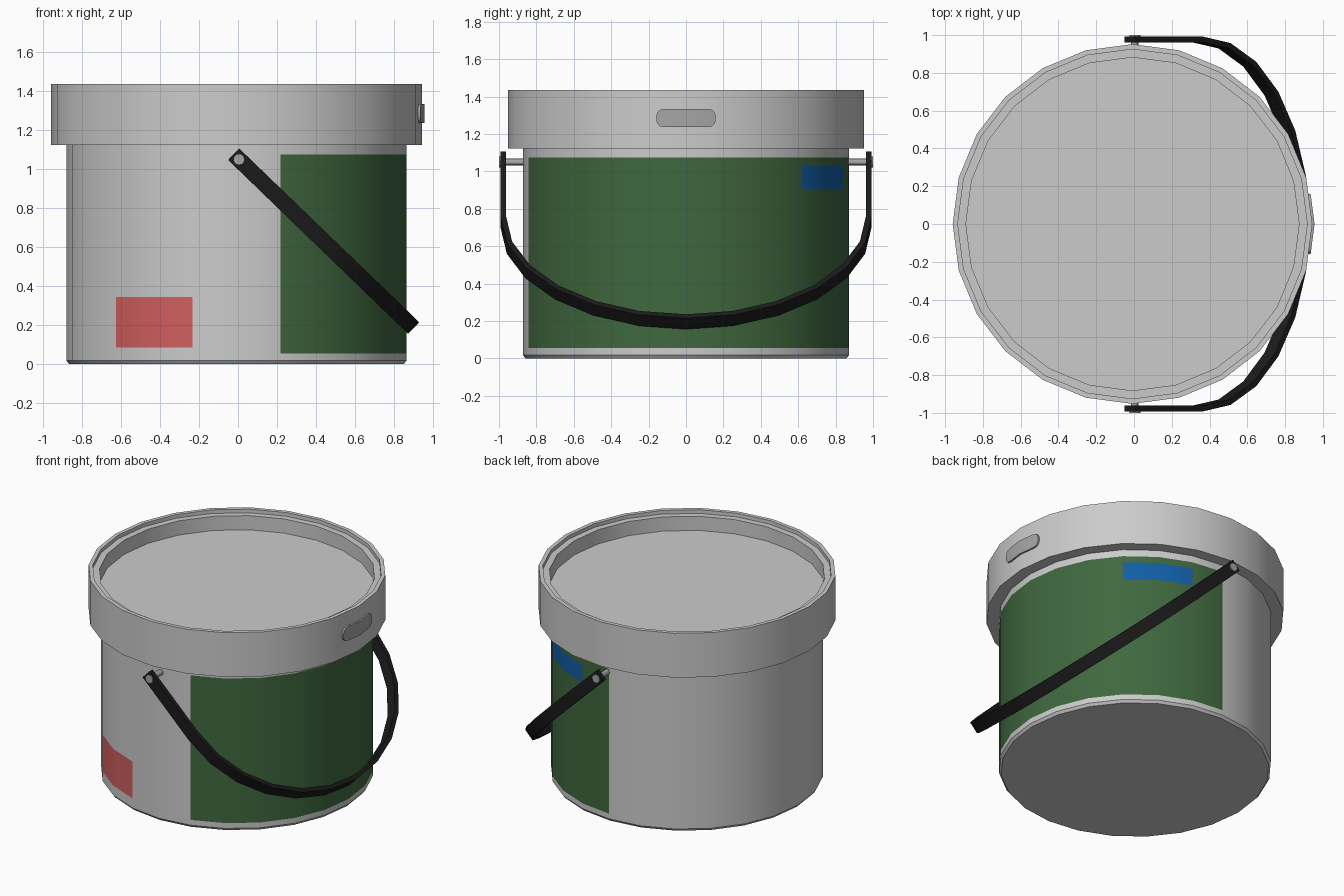
import bpy, bmesh, math
from mathutils import Vector

if "Cube" in bpy.data.objects:
    bpy.data.objects.remove(bpy.data.objects["Cube"])

CX = -0.008          # bucket axis sits slightly left of the handle pivots
SIDES = 24
R_BODY, R_LID = 0.872, 0.952


def material(name, r, g, b):
    m = bpy.data.materials.new(name)
    m.diffuse_color = (r, g, b, 1)
    m.use_nodes = True
    m.node_tree.nodes["Principled BSDF"].inputs["Base Color"].default_value = m.diffuse_color
    return m


GREY = material("light_grey", 0.60, 0.60, 0.60)
MID = material("mid_grey", 0.38, 0.38, 0.38)
GREEN = material("label_green", 0.050, 0.138, 0.048)
BLUE = material("sticker_blue", 0.006, 0.112, 0.38)
RED = material("sticker_red", 0.64, 0.115, 0.115)
BLACK = material("black_plastic", 0.011, 0.011, 0.011)


def loft(name, rings, mats, rule=None):
    """Bridge a list of closed point rings and cap both ends."""
    bm = bmesh.new()
    loops = [[bm.verts.new(p) for p in ring] for ring in rings]
    n = len(loops[0])
    for a, b in zip(loops, loops[1:]):
        for i in range(n):
            j = (i + 1) % n
            bm.faces.new((a[i], a[j], b[j], b[i]))
    bm.faces.new(loops[0])
    bm.faces.new(loops[-1])
    bmesh.ops.recalc_face_normals(bm, faces=bm.faces)
    if rule:
        for f in bm.faces:
            f.material_index = rule(f.calc_center_median())
    me = bpy.data.meshes.new(name)
    bm.to_mesh(me)
    bm.free()
    for m in mats:
        me.materials.append(m)
    ob = bpy.data.objects.new(name, me)
    bpy.context.collection.objects.link(ob)
    bpy.ops.object.select_all(action='DESELECT')
    ob.select_set(True)
    bpy.context.view_layer.objects.active = ob
    bpy.ops.object.shade_smooth_by_angle(angle=math.radians(30))
    return ob


def lathe(profile):
    return [[(CX + r * math.cos(2 * math.pi * i / SIDES),
              r * math.sin(2 * math.pi * i / SIDES), z)
             for i in range(SIDES)] for r, z in profile]


# Bucket wall, with label and stickers chosen by angle and height
def label_rule(c):
    x, y = c.x - CX, c.y
    if math.hypot(x, y) < 0.8:
        return 0
    a = math.degrees(math.atan2(y, x))
    if 45 < a < 75 and 0.905 < c.z < 1.03:
        return 2
    if -135 < a < -105 and 0.085 < c.z < 0.345:
        return 3
    if -75 < a < 90 and 0.055 < c.z < 1.075:
        return 1
    return 0


levels = [0.018, 0.055, 0.085, 0.345, 0.905, 1.03, 1.075, 1.14]
loft("bucket_body", lathe([(0.858, 0.0)] + [(R_BODY, z) for z in levels]),
     [GREY, GREEN, BLUE, RED], label_rule)

# Lid with stepped rim and sunken top
loft("lid", lathe([(0.86, 1.123), (R_LID, 1.123), (R_LID, 1.436), (0.925, 1.436),
                   (0.925, 1.41), (0.882, 1.41), (0.882, 1.31)]), [GREY])

# Rounded tab wrapped on the lid's right side
cols = [(0.158, 0.016), (0.152, 0.032), (0.138, 0.044), (0.112, 0.049)]
cols = [(-y, h) for y, h in cols] + [(0, 0.049)] + [(y, h) for y, h in reversed(cols)]
rings = []
for y, h in cols:
    x = CX + R_LID + 0.012 - abs(y) * math.tan(math.radians(7.5))
    rings.append([(x, y, 1.285 + h), (x, y, 1.285 - h),
                  (x - 0.03, y, 1.285 - h), (x - 0.03, y, 1.285 + h)])
loft("lid_tab", rings, [MID])

# Bail handle: flat band swept along straight arms and a half ellipse
PIVOT = Vector((0.005, 0, 1.05))
tilt = math.radians(44)
down = Vector((math.cos(tilt), 0, -math.sin(tilt)))
wide = Vector((math.sin(tilt), 0, math.cos(tilt)))
path = [(-0.038, -0.977)]
for k in range(13):
    t = math.pi * k / 12
    path.append((0.46 + 0.77 * math.sin(t), -0.977 * math.cos(t)))
path.append((-0.038, 0.977))
rings = []
for i, (s, y) in enumerate(path):
    p, q = path[max(i - 1, 0)], path[min(i + 1, len(path) - 1)]
    tan = Vector((q[0] - p[0], q[1] - p[1])).normalized()
    side = down * tan.y + Vector((0, -tan.x, 0))
    c = PIVOT + down * s + Vector((0, y, 0))
    rings.append([c + side * a * 0.015 + wide * b * 0.041
                  for a, b in ((1, 1), (1, -1), (-1, -1), (-1, 1))])
loft("bail_handle", rings, [BLACK])

# Pivot pins with round heads
for side, label in ((-1, "front"), (1, "back")):
    prof = [(0.85, 0.02), (0.985, 0.02), (0.985, 0.029), (1.0, 0.029)]
    rings = [[(PIVOT.x + r * math.cos(k * math.pi / 6), side * y,
               PIVOT.z + r * math.sin(k * math.pi / 6)) for k in range(12)]
             for y, r in prof]
    loft(label + "_pivot_pin", rings, [MID])
